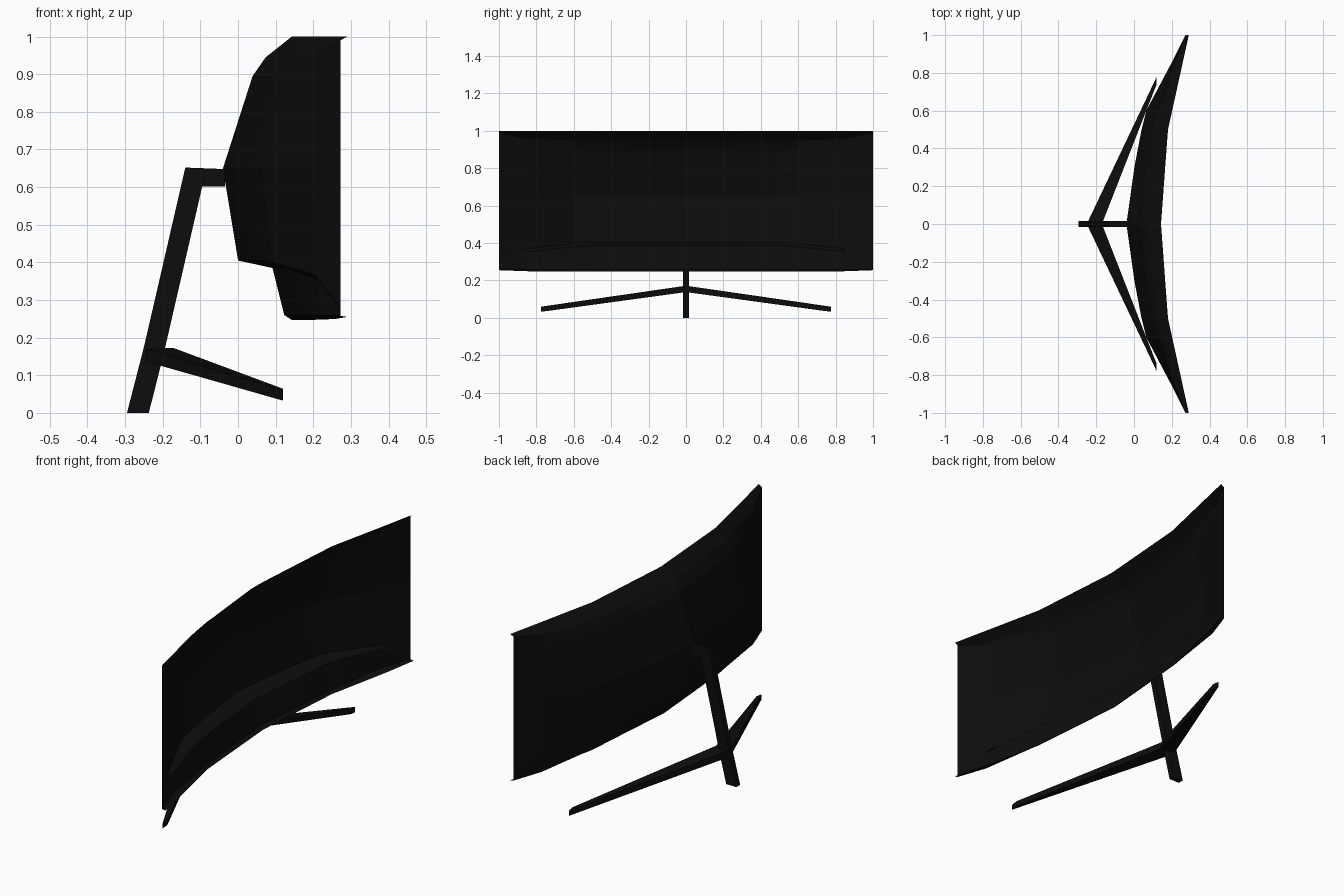
import bpy, bmesh

cube = bpy.data.objects.get("Cube")
if cube:
    bpy.data.objects.remove(cube, do_unlink=True)

black = bpy.data.materials.new("matte_black")
black.use_nodes = True
black.diffuse_color = (0.004, 0.004, 0.004, 1)
bsdf = next(n for n in black.node_tree.nodes if n.type == 'BSDF_PRINCIPLED')
bsdf.inputs["Base Color"].default_value = black.diffuse_color


def finish(name, bm):
    bmesh.ops.recalc_face_normals(bm, faces=bm.faces)
    mesh = bpy.data.meshes.new(name)
    bm.to_mesh(mesh)
    bm.free()
    mesh.materials.append(black)
    obj = bpy.data.objects.new(name, mesh)
    bpy.context.collection.objects.link(obj)
    return obj


def loft(name, sections, capped):
    """Skin a row of sections; capped lofts have closed sections and ends."""
    bm = bmesh.new()
    rings = [[bm.verts.new(p) for p in s] for s in sections]
    n = len(rings[0])
    for a, b in zip(rings, rings[1:]):
        for i in range(n if capped else n - 1):
            j = (i + 1) % n
            bm.faces.new((a[i], a[j], b[j], b[i]))
    if capped:
        bm.faces.new(rings[0])
        bm.faces.new(rings[-1])
    return finish(name, bm)


def mirror_y(obj):
    mod = obj.modifiers.new("Mirror", 'MIRROR')
    mod.use_axis = (False, True, False)
    mod.use_clip = True
    mod.merge_threshold = 0.0005


# Curved open display shell: rows are (height, height at side edge, bulge share)
rows = [(1.0, 1.0, 0), (0.945, 0.99, 0.38), (0.895, 0.96, 0.57),
        (0.65, 0.65, 1), (0.405, 0.285, 0.78), (0.385, 0.275, 0.28),
        (0.26, 0.258, 0.11), (0.247, 0.255, 0)]

# Columns are (y, rim x, bulge depth, flattening, blend to side heights)
columns = [(0, 0.143, 0.183, 0, 0), (0.3, 0.165, 0.163, 0, 0),
           (0.5, 0.18, 0.14, 0, 0), (0.6, 0.202, 0.137, 0.05, 0.05),
           (0.85, 0.257, 0.06, 0.6, 0.3), (1, 0.29, 0.018, 1, 1)]

sections = []
for y, rim, depth, flat, blend in columns:
    section = []
    for i, (z, z_side, share) in enumerate(rows):
        f = share + (1 - share) * flat if 0 < i < len(rows) - 1 else 0
        section.append((rim - depth * f, y, z + (z_side - z) * blend))
    sections.append(section)
mirror_y(loft("display_shell", sections, False))

# Leaning stand post with the arm that meets the display
post = [(-0.295, 0), (-0.25, 0.175), (-0.14, 0.652), (-0.035, 0.648),
        (-0.035, 0.602), (-0.095, 0.602), (-0.198, 0.155), (-0.237, 0)]
loft("stand_post", [[(x, y, z) for x, z in post] for y in (-0.015, 0.015)], True)

# Two splayed, tapering feet
root = [(-0.25, 0, 0.172), (-0.17, 0, 0.172), (-0.17, 0, 0.138), (-0.25, 0, 0.138)]
tip = [(0.118, 0.775, 0.06), (0.12, 0.74, 0.064),
       (0.12, 0.74, 0.037), (0.118, 0.775, 0.033)]
foot = loft("stand_feet", [root, tip], True)
mirror_y(foot)
